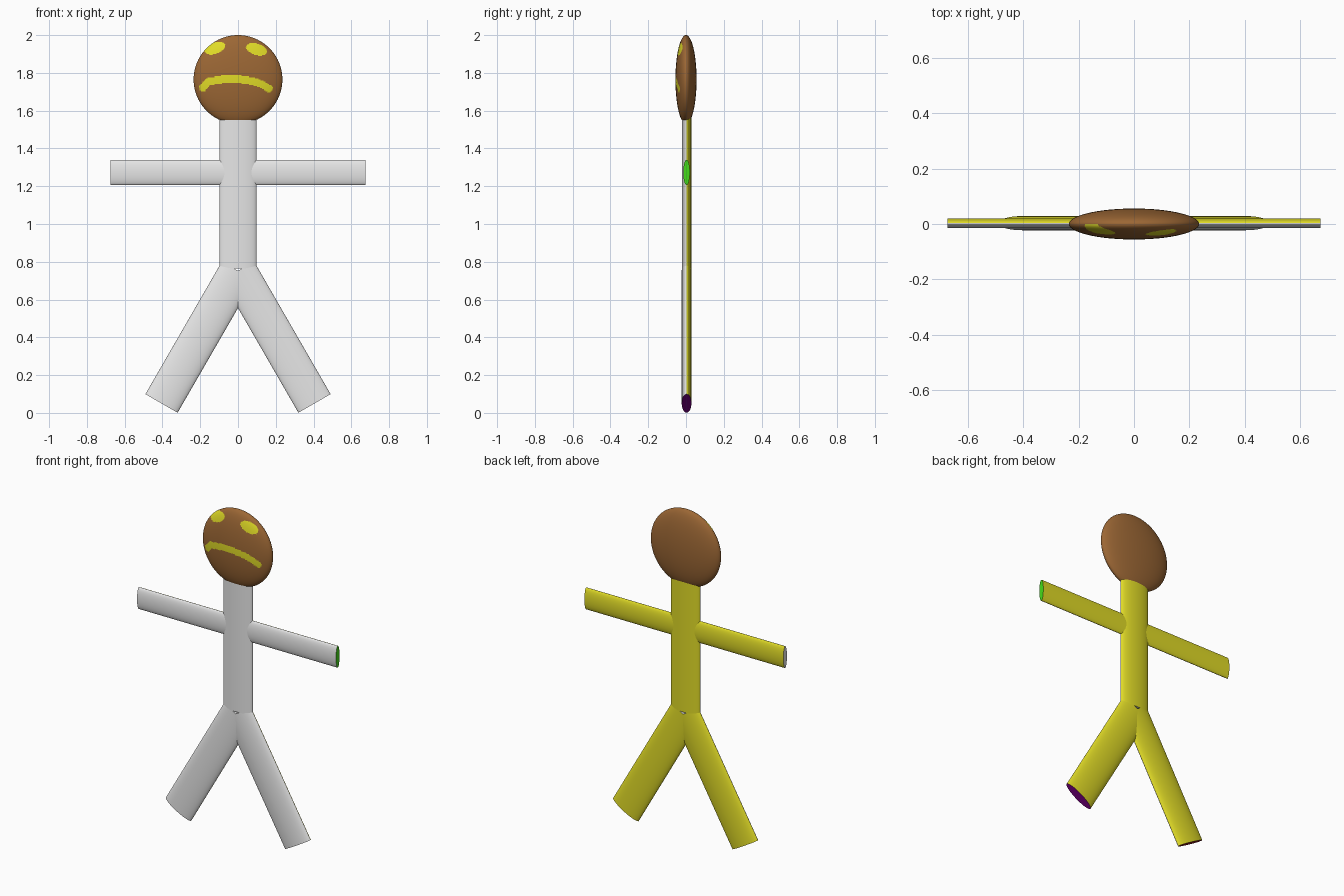
import bpy, math
from mathutils import Vector, Matrix

if "Cube" in bpy.data.objects:
    bpy.data.objects.remove(bpy.data.objects["Cube"])


def material(name, rgb):
    m = bpy.data.materials.new(name)
    m.diffuse_color = (*rgb, 1)
    m.use_nodes = True
    m.node_tree.nodes["Principled BSDF"].inputs["Base Color"].default_value = m.diffuse_color
    return m


WHITE = material("white", (0.8, 0.8, 0.8))
YELLOW = material("yellow", (0.75, 0.71, 0.02))
BROWN = material("brown", (0.33, 0.135, 0.035))
GREEN = material("green", (0.06, 0.70, 0.01))
PURPLE = material("purple", (0.23, 0.0, 0.27))
RED = material("dark_red", (0.30, 0.01, 0.01))

FLAT = 0.26      # depth of the limbs relative to their width
BODY_Y = 0.003


def limb(name, start, end, radius, cap):
    """Flattened tube from start to end (x, z): white front, yellow back, coloured end cap."""
    a, b = (Vector((p[0], BODY_Y, p[1])) for p in (start, end))
    axis = (b - a).normalized()
    depth = Vector((0, 1, 0))
    side = depth.cross(axis)
    bpy.ops.mesh.primitive_cylinder_add(vertices=64, radius=1, depth=1)
    ob = bpy.context.object
    ob.name = name
    rot = Matrix((side, depth, axis)).transposed().to_4x4()
    size = Matrix.Diagonal((radius, radius * FLAT, (b - a).length, 1))
    ob.data.transform(Matrix.Translation((a + b) / 2) @ rot @ size)
    for m in (WHITE, YELLOW, cap):
        ob.data.materials.append(m)
    for p in ob.data.polygons:
        if len(p.vertices) > 4:
            p.material_index = 2 if p.normal.dot(axis) > 0 else 0
        else:
            p.material_index = 1 if p.center.y > BODY_Y else 0
    bpy.ops.object.shade_smooth_by_angle(angle=math.radians(40))
    return ob


# Torso, arms and legs
limb("torso", (0, 0.765), (0, 1.60), 0.098, WHITE)
for s, label, arm_cap, leg_cap in ((1, "right", GREEN, PURPLE), (-1, "left", WHITE, RED)):
    limb(label + "_arm", (0, 1.273), (s * 0.675, 1.273), 0.067, arm_cap)
    limb(label + "_leg", (0, 0.752), (s * 0.405, 0.05), 0.0985, leg_cap)

# Head: flattened ball
HEAD_Z, HEAD_R = 1.765, 0.235
bpy.ops.mesh.primitive_uv_sphere_add(segments=224, ring_count=128, radius=1)
head = bpy.context.object
head.name = "head"
head.data.transform(Matrix.Translation((0, 0, HEAD_Z)) @ Matrix.Diagonal((HEAD_R, 0.056, HEAD_R, 1)))
head.data.materials.append(BROWN)
head.data.materials.append(YELLOW)

# Painted face: tilted oval eyes and a drooping mouth stroke
EYES = ((-0.123, 1.931, 18), (0.098, 1.925, -16))
MOUTH = [Vector(p) for p in ((-0.186, 1.722), (-0.155, 1.755), (-0.08, 1.766), (0, 1.768),
                             (0.08, 1.756), (0.13, 1.738), (0.163, 1.718))]


def in_eye(x, z):
    for ex, ez, tilt in EYES:
        t = math.radians(tilt)
        u = (x - ex) * math.cos(t) + (z - ez) * math.sin(t)
        v = (z - ez) * math.cos(t) - (x - ex) * math.sin(t)
        if (u / 0.057) ** 2 + (v / 0.030) ** 2 < 1:
            return True
    return False


def in_mouth(x, z):
    p = Vector((x, z))
    for a, b in zip(MOUTH, MOUTH[1:]):
        d = b - a
        t = max(0, min(1, (p - a).dot(d) / d.length_squared))
        if (p - a - d * t).length < 0.020:
            return True
    return False


for p in head.data.polygons:
    c = p.center
    if c.y < 0 and (in_eye(c.x, c.z) or in_mouth(c.x, c.z)):
        p.material_index = 1
bpy.ops.object.shade_smooth_by_angle(angle=math.radians(40))
